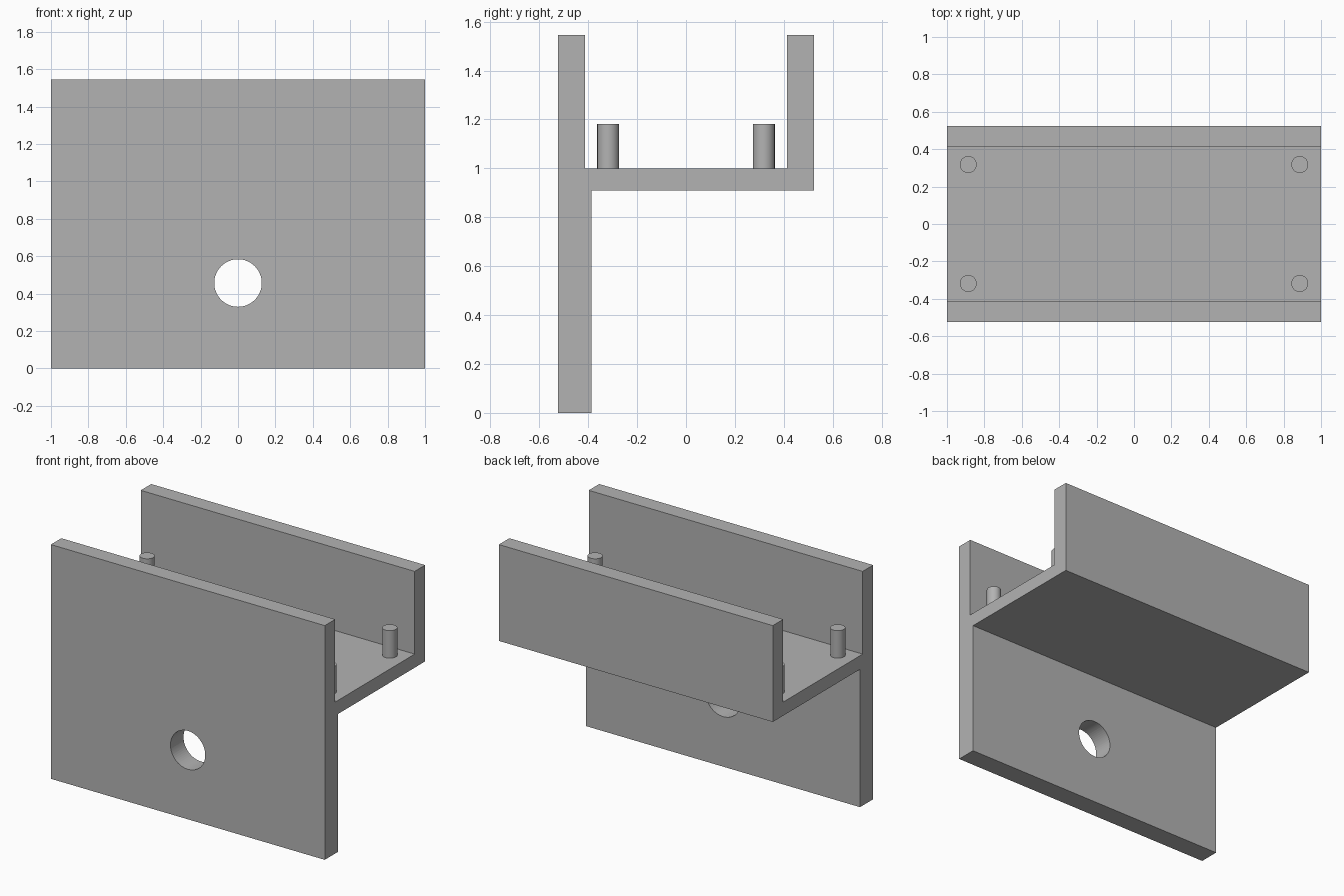
import bpy, bmesh
from math import radians
from mathutils import Matrix

cube = bpy.data.objects.get("Cube")
if cube:
    bpy.data.objects.remove(cube, do_unlink=True)

grey = bpy.data.materials.new("plain grey")
grey.use_nodes = True
colour = (0.45, 0.45, 0.45, 1)
grey.diffuse_color = colour
grey.node_tree.nodes["Principled BSDF"].inputs["Base Color"].default_value = colour


def add_object(name, bm):
    bmesh.ops.recalc_face_normals(bm, faces=bm.faces)
    mesh = bpy.data.meshes.new(name)
    bm.to_mesh(mesh)
    bm.free()
    mesh.materials.append(grey)
    obj = bpy.data.objects.new(name, mesh)
    bpy.context.collection.objects.link(obj)
    return obj


def cylinder(name, radius, depth, location, rotation=Matrix()):
    bm = bmesh.new()
    bmesh.ops.create_cone(bm, cap_ends=True, segments=64, radius1=radius,
                          radius2=radius, depth=depth,
                          matrix=Matrix.Translation(location) @ rotation)
    return add_object(name, bm)


def smooth(obj):
    bpy.ops.object.select_all(action='DESELECT')
    obj.select_set(True)
    bpy.context.view_layer.objects.active = obj
    bpy.ops.object.shade_smooth_by_angle(angle=radians(30))


# Bracket: side profile (y, z) extruded along x
half_length = 1.0
profile = [(-0.523, 0), (-0.387, 0), (-0.387, 0.91), (0.523, 0.91),
           (0.523, 1.546), (0.414, 1.546), (0.414, 1.0),
           (-0.414, 1.0), (-0.414, 1.546), (-0.523, 1.546)]
bm = bmesh.new()
side = bm.faces.new([bm.verts.new((-half_length, y, z)) for y, z in profile])
result = bmesh.ops.extrude_face_region(bm, geom=[side], use_keep_orig=True)
new_verts = [g for g in result["geom"] if isinstance(g, bmesh.types.BMVert)]
bmesh.ops.translate(bm, verts=new_verts, vec=(2 * half_length, 0, 0))
bracket = add_object("bracket", bm)

# Round hole through the front plate
cutter = cylinder("hole_cutter", 0.127, 0.4, (0, -0.455, 0.457),
                  Matrix.Rotation(radians(90), 4, 'X'))
cutter.hide_render = True
cut = bracket.modifiers.new("hole", 'BOOLEAN')
cut.operation = 'DIFFERENCE'
cut.solver = 'EXACT'
cut.object = cutter
smooth(bracket)
bpy.ops.object.modifier_apply(modifier=cut.name)
bpy.data.objects.remove(cutter, do_unlink=True)
smooth(bracket)

# Four locating pegs on the tray floor
for x, side_name in ((0.886, "left"), (-0.886, "right")):
    for y, end_name in ((-0.318, "front"), (0.318, "back")):
        smooth(cylinder(f"peg_{end_name}_{side_name}", 0.045, 0.192,
                        (x, y, 1.086)))
